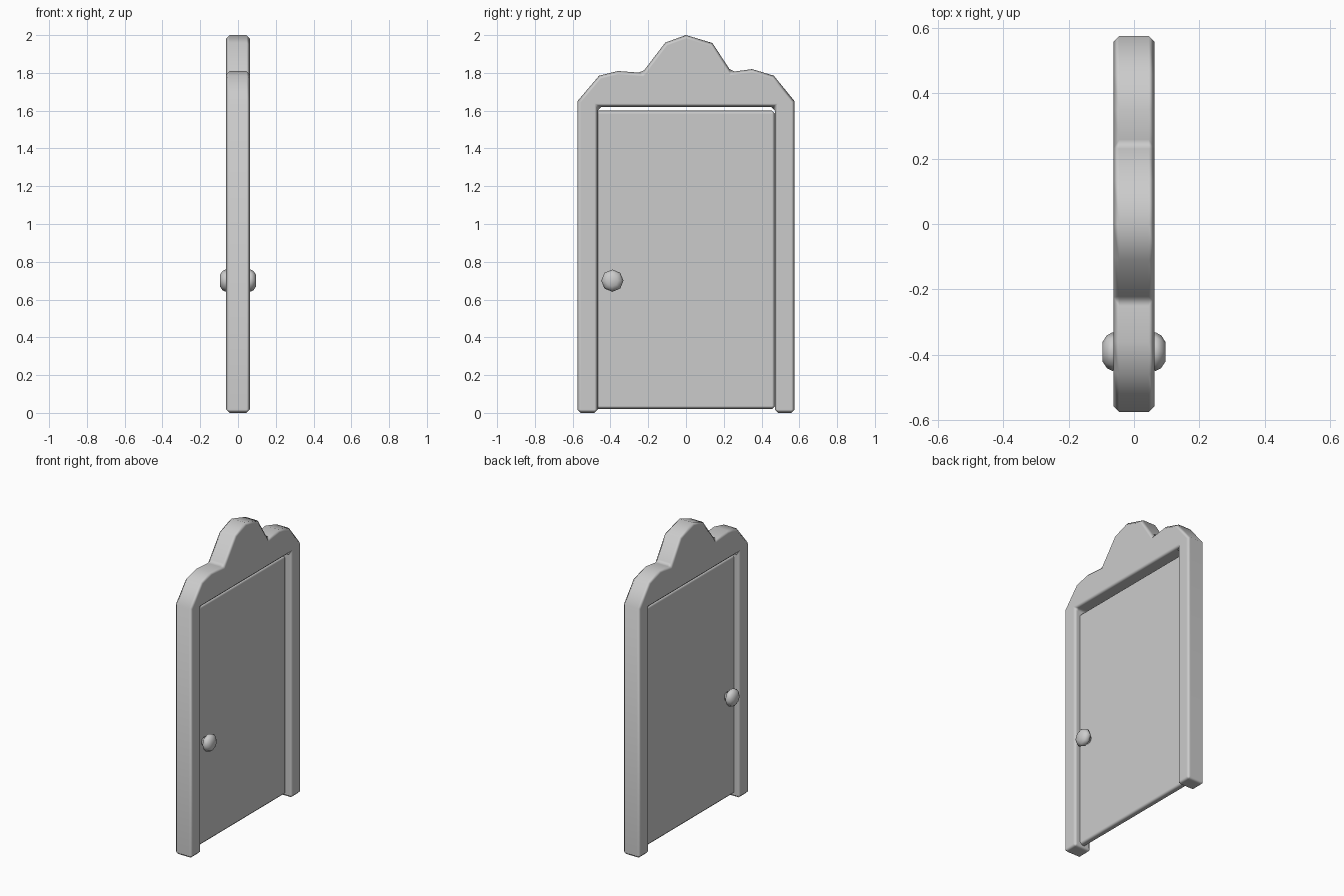
import bpy, bmesh, math

if "Cube" in bpy.data.objects:
    bpy.data.objects.remove(bpy.data.objects["Cube"])


def make_object(name, bm):
    bmesh.ops.recalc_face_normals(bm, faces=bm.faces[:])
    mesh = bpy.data.meshes.new(name)
    bm.to_mesh(mesh)
    bm.free()
    for p in mesh.polygons:
        p.use_smooth = True
    obj = bpy.data.objects.new(name, mesh)
    bpy.context.collection.objects.link(obj)
    return obj


def slab(name, outline, half, bevel):
    """Extrude a (y, z) outline along x and chamfer its sharp edges."""
    bm = bmesh.new()
    face = bm.faces.new([bm.verts.new((-half, y, z)) for y, z in outline])
    new = bmesh.ops.extrude_face_region(bm, geom=[face], use_keep_orig=True)["geom"]
    for v in new:
        if isinstance(v, bmesh.types.BMVert):
            v.co.x = half
    obj = make_object(name, bm)
    mod = obj.modifiers.new("Chamfer", "BEVEL")
    mod.width = bevel
    mod.segments = 1
    mod.limit_method = "ANGLE"
    mod.angle_limit = math.radians(45)
    mod.harden_normals = True
    return obj


# Door frame with scalloped crest, open at the bottom
crest = [(-0.575, 1.65), (-0.46, 1.785), (-0.36, 1.81), (-0.232, 1.80),
         (-0.11, 1.96), (0, 2.0), (0.14, 1.958), (0.24, 1.805),
         (0.35, 1.82), (0.465, 1.785), (0.575, 1.65)]
opening = [(0.575, 0), (0.47, 0), (0.47, 1.62),
           (-0.467, 1.62), (-0.467, 0), (-0.575, 0)]
slab("door_frame", crest + opening, 0.063, 0.018)

# Thin door panel recessed in the frame
slab("door_panel", [(-0.485, 0.02), (0.472, 0.02), (0.472, 1.6), (-0.485, 1.6)],
     0.025, 0.017)

# Eight-sided turned knob on each face of the door
profile = [(0.02, 0.025), (0.04, 0.035), (0.05, 0.052), (0.066, 0.059),
           (0.083, 0.05), (0.096, 0.03)]
for name, side in (("knob_right", 1), ("knob_left", -1)):
    bm = bmesh.new()
    rings = []
    for x, r in profile:
        rings.append([bm.verts.new((side * x,
                                    -0.39 + r * math.cos(k * math.pi / 4),
                                    0.70 + r * math.sin(k * math.pi / 4)))
                      for k in range(8)])
    for a, b in zip(rings, rings[1:]):
        for k in range(8):
            n = (k + 1) % 8
            bm.faces.new((a[k], a[n], b[n], b[k]))
    bm.faces.new(rings[0])
    bm.faces.new(rings[-1])
    make_object(name, bm)
